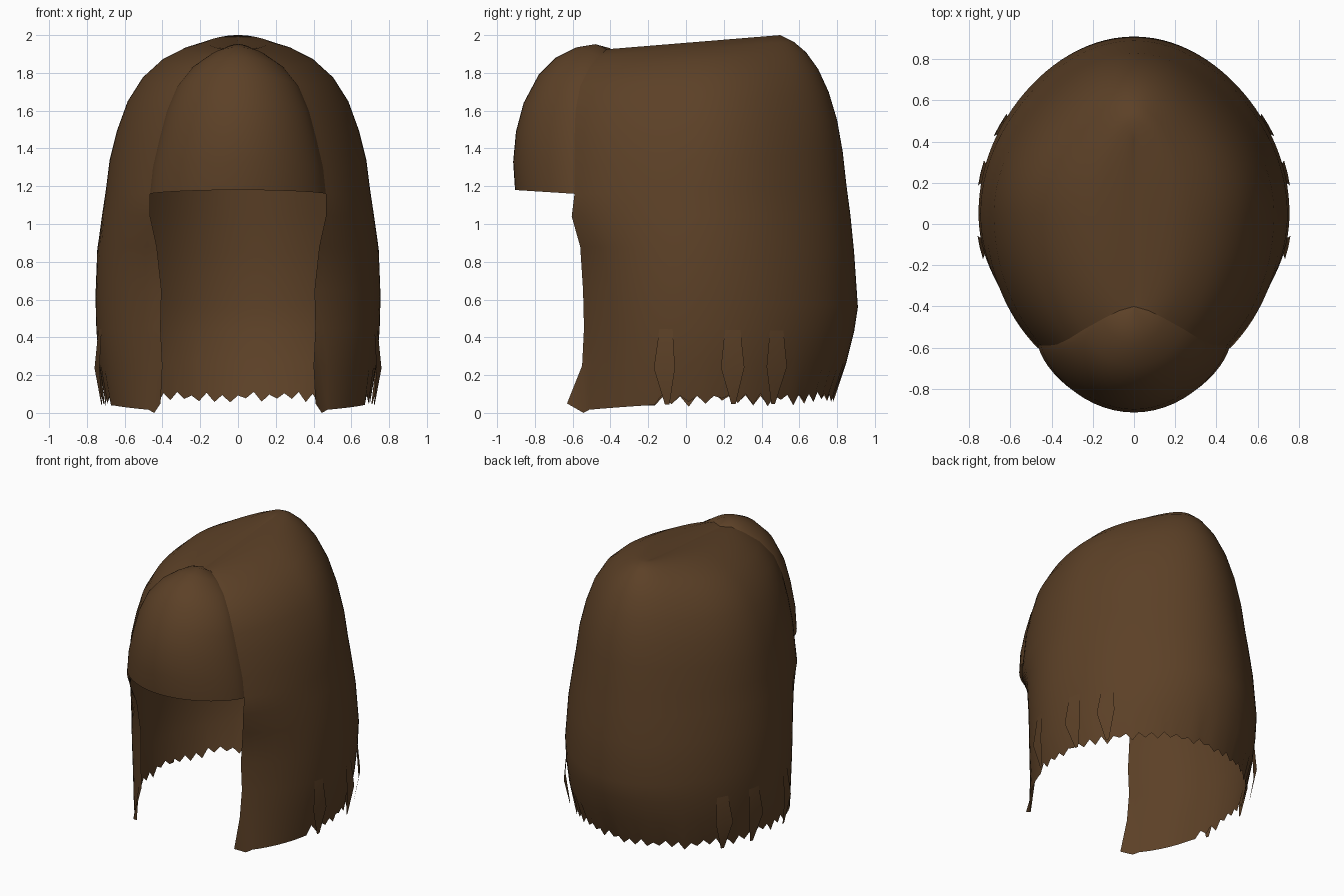
import bpy, math, random

random.seed(4)
if "Cube" in bpy.data.objects:
    bpy.data.objects.remove(bpy.data.objects["Cube"])

brown = bpy.data.materials.new("dark_brown_hair")
brown.use_nodes = True
colour = (0.107, 0.052, 0.020, 1)
brown.diffuse_color = colour
brown.node_tree.nodes["Principled BSDF"].inputs["Base Color"].default_value = colour

MID_Y = 0.05      # depth at which the hair is widest
COLUMNS = 84

# Levels from hem to parting: front edge x, y, z, half width, back y, back z
LEVELS = [
    (.41, -.57, .08, .70, .78, .09),
    (.40, -.55, .25, .735, .85, .27),
    (.41, -.54, .45, .75, .89, .43),
    (.405, -.545, .65, .755, .91, .56),
    (.43, -.56, .88, .745, .89, .85),
    (.465, -.605, 1.04, .72, .87, 1.05),
    (.465, -.59, 1.16, .70, .85, 1.2),
    (.45, -.59, 1.3, .68, .83, 1.38),
    (.415, -.59, 1.45, .64, .80, 1.55),
    (.375, -.585, 1.6, .585, .755, 1.70),
    (.32, -.56, 1.73, .505, .70, 1.82),
    (.24, -.51, 1.83, .40, .635, 1.91),
    (.15, -.46, 1.89, .285, .57, 1.965),
    (.07, -.42, 1.925, .16, .50, 2.0),
    (0, -.4, 1.915, 0, .40, 1.98),
]

# Fringe centre line, one y, z pair per level from the brow upward
FRINGE = [(-.905, 1.18), (-.915, 1.33), (-.90, 1.49), (-.86, 1.64), (-.78, 1.79),
          (-.69, 1.88), (-.58, 1.935), (-.48, 1.952), (-.4, 1.93)]


def shell_point(level, t):
    """Point on a level; t runs from -1 (right front edge) over 0 (back) to 1."""
    fx, fy, fz, width, back, bz = level
    end = math.pi - math.asin(fx / width if width else 0.5)
    a = abs(t) * end
    x = math.copysign(width * math.sin(a), t)
    if a < math.pi / 2:
        # The back corners flatten slightly toward the crown
        flatten = 1 - .035 * bz * math.sin(2 * a) ** 2
        x *= flatten
        y = MID_Y + (back - MID_Y) * math.cos(a) * flatten
    else:
        y = MID_Y + (MID_Y - fy) * math.cos(a) / abs(math.cos(end))
    return [x, y, fz + (bz - fz) * (y - fy) / (back - fy)]


def sheet(name, rows):
    """Smooth surface through equally long rows of points."""
    n = len(rows[0])
    faces = [(r * n + c, r * n + c + 1, (r + 1) * n + c + 1, (r + 1) * n + c)
             for r in range(len(rows) - 1) for c in range(n - 1)]
    mesh = bpy.data.meshes.new(name)
    mesh.from_pydata([p for row in rows for p in row], [], faces)
    mesh.materials.append(brown)
    mesh.shade_smooth()
    obj = bpy.data.objects.new(name, mesh)
    bpy.context.collection.objects.link(obj)
    return obj


# Main hair: ragged hem at the back, long even locks at the front
steps = [2 * c / COLUMNS - 1 for c in range(COLUMNS + 1)]
rows = [[shell_point(level, t) for t in steps] for level in LEVELS]
for t, p, tooth in zip(steps, rows[0], [c % 2 for c in range(COLUMNS + 1)]):
    if abs(t) > .76:
        p[2] = .04 - .12 * (abs(t) - .76)
    elif tooth:
        p[2] += random.uniform(-.055, -.01)
    else:
        p[2] += random.uniform(0, .025)
for corner in (rows[0][0], rows[0][-1]):
    corner[1] -= .06
    corner[2] = .05
for tip in (rows[0][1], rows[0][-2]):
    tip[2] = 0
sheet("main_hair", rows)

# Rounded fringe that flows smoothly into the front edges
arc = [math.pi * (c / 28 - .5) for c in range(29)]
fringe_rows = []
for (fx, fy, fz, *_), (cy, cz) in zip(LEVELS[6:], FRINGE):
    line = []
    for s in arc:
        bulge = max(math.cos(s), 0) ** 1.4
        line.append((fx * math.sin(s), fy + (cy - fy) * bulge, fz + (cz - fz) * bulge))
    fringe_rows.append(line)
sheet("fringe", fringe_rows)

# Loose pointed locks at the sides of the hem
for side, word in ((1, "left"), (-1, "right")):
    for i, t in enumerate((.40, .52, .70)):
        lock = []
        for k, (spread, flare) in enumerate(((.02, 1), (.03, 1.045), (.006, 1.05))):
            line = []
            for offset in (-1, 0, 1):
                x, y, z = shell_point(LEVELS[2 - k], side * (t + offset * spread))
                line.append((x * flare, y * flare, z - .02 * k))
            lock.append(line)
        sheet(f"{word}_loose_lock_{i + 1}", lock)
